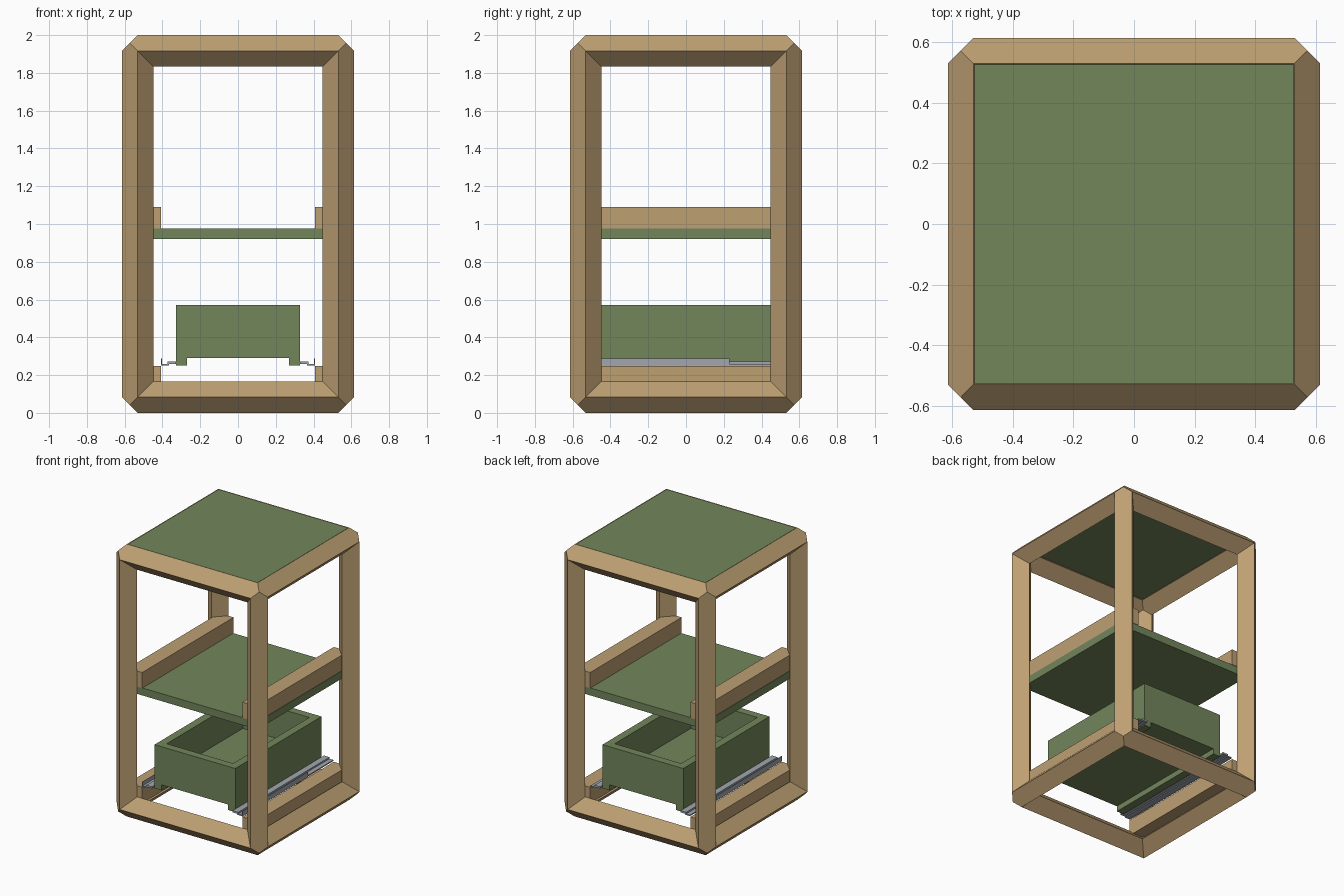
import bpy, bmesh, math
from mathutils import Vector

if "Cube" in bpy.data.objects:
    bpy.data.objects.remove(bpy.data.objects["Cube"])

R = 0.083                        # half diagonal of the square timber
HALF = (0.531, 0.531, 0.917)     # half size of the frame skeleton
MID = Vector((0, 0, 1.0))


def material(name, rgb):
    m = bpy.data.materials.new(name)
    m.diffuse_color = (*rgb, 1)
    m.use_nodes = True
    m.node_tree.nodes["Principled BSDF"].inputs["Base Color"].default_value = m.diffuse_color
    return m


WOOD = material("wood", (0.51, 0.35, 0.17))
GREEN = material("green_board", (0.17, 0.24, 0.105))
STEEL = material("steel", (0.36, 0.38, 0.42))


def finish(name, bm, mat):
    bmesh.ops.recalc_face_normals(bm, faces=bm.faces[:])
    me = bpy.data.meshes.new(name)
    bm.to_mesh(me)
    bm.free()
    me.materials.append(mat)
    ob = bpy.data.objects.new(name, me)
    bpy.context.collection.objects.link(ob)
    return ob


def box(name, x, y, z, mat):
    bm = bmesh.new()
    bmesh.ops.create_cube(bm, size=1)
    for v in bm.verts:
        for i, (lo, hi) in enumerate((x, y, z)):
            v.co[i] = lo if v.co[i] < 0 else hi
    return finish(name, bm, mat)


def pair(name, x, y, z, mat):
    """A box on the right and its mirror on the left."""
    box("right_" + name, x, y, z, mat)
    box("left_" + name, (-x[1], -x[0]), y, z, mat)


def beam(name, axis, sb, sc):
    """Square timber turned 45 degrees, mitred against two neighbours at each end."""
    b, c = (axis + 1) % 3, (axis + 2) % 3
    end = [(0, R, 0), (0, 0, R), (-R, -R, 0), (-R, 0, -R),
           (R / 2, R / 2, R / 2), (-R / 2, -R / 2, -R / 2)]
    bm = bmesh.new()
    for sa in (-1, 1):
        for u, v, w in end:
            p = Vector()
            p[axis] = sa * (HALF[axis] + u)
            p[b] = sb * (HALF[b] + v)
            p[c] = sc * (HALF[c] + w)
            bm.verts.new(p + MID)
    bmesh.ops.convex_hull(bm, input=bm.verts[:])
    bmesh.ops.dissolve_limit(bm, angle_limit=math.radians(1),
                             verts=bm.verts[:], edges=bm.edges[:])
    finish(name, bm, WOOD)


# Outer frame: four posts and eight rails
for axis, name in enumerate(("cross_rail", "side_rail", "post")):
    for sb in (-1, 1):
        for sc in (-1, 1):
            beam(name, axis, sb, sc)

# Top board and middle shelf
S = (-0.527, 0.527)
box("top_board", S, S, (1.945, 1.998), GREEN)
box("shelf", S, S, (0.92, 0.975), GREEN)

# Square bearers above the shelf and under the drawer slides
pair("shelf_bearer", (0.407, 0.524), (-0.53, 0.53), (0.975, 1.09), WOOD)
pair("drawer_bearer", (0.407, 0.524), (-0.53, 0.53), (0.13, 0.247), WOOD)

# Drawer
pair("drawer_side", (0.27, 0.328), (-0.5, 0.5), (0.29, 0.57), GREEN)
pair("drawer_runner", (0.27, 0.328), (-0.5, 0.5), (0.25, 0.29), GREEN)
box("drawer_front", (-0.27, 0.27), (-0.5, -0.442), (0.29, 0.57), GREEN)
box("drawer_back", (-0.27, 0.27), (0.442, 0.5), (0.29, 0.57), GREEN)
box("drawer_bottom", (-0.27, 0.27), (-0.442, 0.442), (0.29, 0.345), GREEN)

# Drawer slides: flange, outer channel and inner channel
pair("slide_flange", (0.403, 0.407), (-0.53, 0.23), (0.25, 0.288), STEEL)
pair("slide_outer_channel", (0.365, 0.404), (-0.53, 0.53), (0.252, 0.26), STEEL)
pair("slide_inner_channel", (0.328, 0.372), (-0.53, 0.53), (0.259, 0.272), STEEL)
